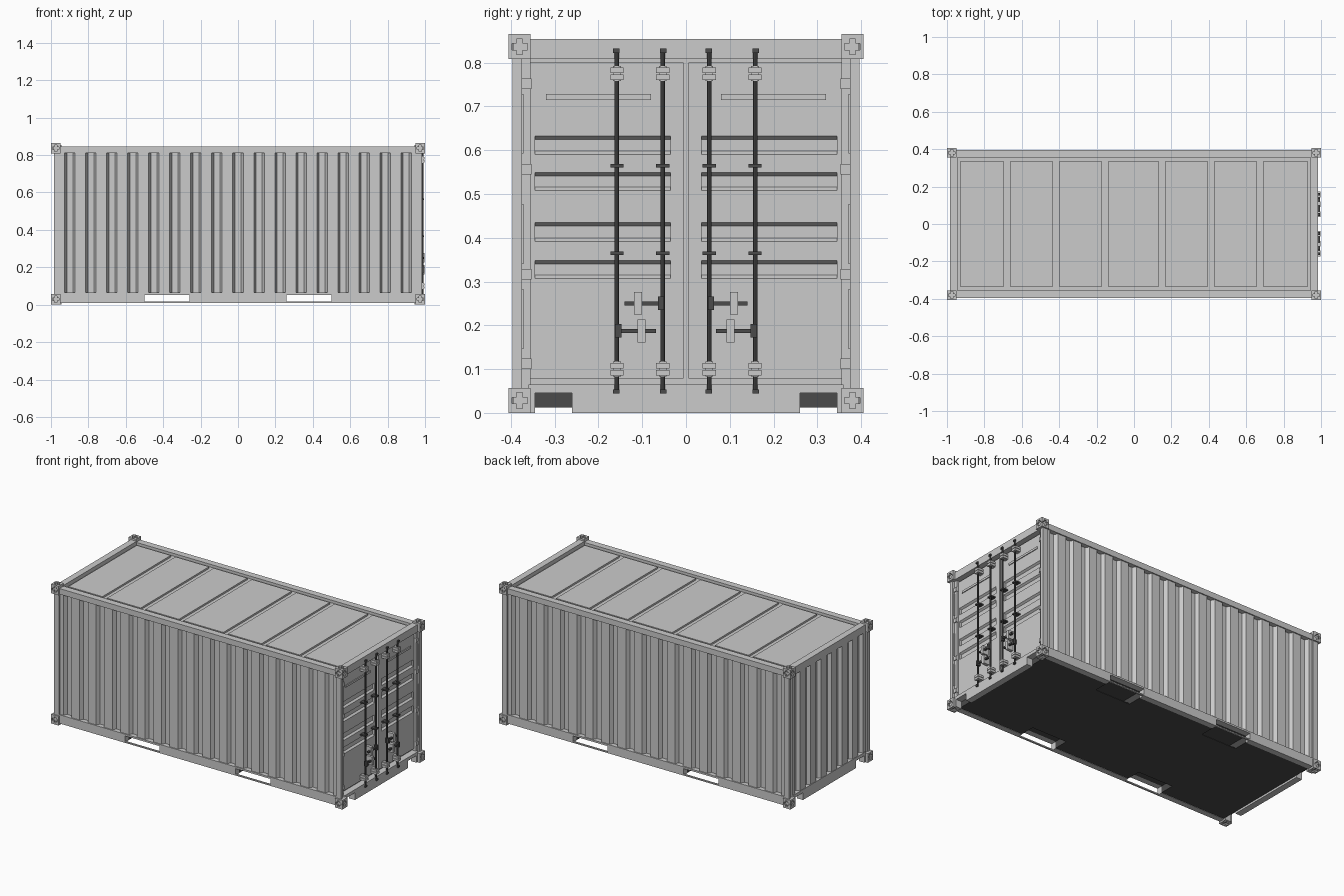
import bpy, bmesh, math
from mathutils import Matrix, Vector

if "Cube" in bpy.data.objects:
    bpy.data.objects.remove(bpy.data.objects["Cube"])

H = 0.865

dark = bpy.data.materials.new("dark_steel")
dark.diffuse_color = (0.07, 0.07, 0.07, 1)
dark.use_nodes = True
dark.node_tree.nodes["Principled BSDF"].inputs["Base Color"].default_value = dark.diffuse_color


def finish(name, bm, mat=None):
    bmesh.ops.recalc_face_normals(bm, faces=bm.faces)
    me = bpy.data.meshes.new(name)
    bm.to_mesh(me)
    bm.free()
    ob = bpy.data.objects.new(name, me)
    bpy.context.collection.objects.link(ob)
    if mat:
        me.materials.append(mat)
    return ob


def add_box(bm, x0, x1, y0, y1, z0, z1):
    m = Matrix.Translation(((x0 + x1) / 2, (y0 + y1) / 2, (z0 + z1) / 2))
    m = m @ Matrix.Diagonal((x1 - x0, y1 - y0, z1 - z0, 1))
    bmesh.ops.create_cube(bm, size=1, matrix=m)


def boxes(name, items, mx=False, my=False, mat=None):
    """One object from several boxes, optionally repeated across x and/or y."""
    bm = bmesh.new()
    for x0, x1, y0, y1, z0, z1 in items:
        for sx in ((1, -1) if mx else (1,)):
            for sy in ((1, -1) if my else (1,)):
                xs, ys = sorted((sx * x0, sx * x1)), sorted((sy * y0, sy * y1))
                add_box(bm, *xs, *ys, z0, z1)
    return finish(name, bm, mat)


def prism(name, outline, direction, mat=None):
    """Extrude a closed outline of 3D points along a vector."""
    bm = bmesh.new()
    face = bm.faces.new([bm.verts.new(p) for p in outline])
    out = bmesh.ops.extrude_face_region(bm, geom=[face])
    verts = [g for g in out["geom"] if isinstance(g, bmesh.types.BMVert)]
    bmesh.ops.translate(bm, vec=Vector(direction), verts=verts)
    if face.is_valid and len(bm.faces) == len(outline) + 1:
        bm.faces.new([v for v in face.verts])
    return finish(name, bm, mat)


def corrugated_wall(name, length, count, outer, angle):
    """Trapezoid-ribbed wall facing -y, then turned about z."""
    step, depth = length / count, 0.022
    pts = []
    for i in range(count):
        x = -length / 2 + i * step
        for f, d in ((0, 0), (0.25, 0), (0.36, depth), (0.64, depth), (0.75, 0)):
            if i == 0 or f > 0:
                pts.append((x + f * step, -outer + d, 0.055))
    pts += [(length / 2, -outer, 0.055), (length / 2, -outer + 0.032, 0.055),
            (-length / 2, -outer + 0.032, 0.055)]
    ob = prism(name, pts, (0, 0, 0.76))
    ob.rotation_euler.z = angle
    return ob


# Ribbed side walls and closed end wall
corrugated_wall("front_side_wall", 1.91, 17, 0.389, 0)
corrugated_wall("back_side_wall", 1.91, 17, 0.389, math.pi)
corrugated_wall("end_wall", 0.72, 7, 0.982, -math.pi / 2)

# Corner castings with cross-shaped openings on the three outer faces
parts = []
for hide in (False, True):
    bm = bmesh.new()
    if not hide:
        add_box(bm, 0.948, 1.0, 0.355, 0.405, H - 0.057, H)
    else:
        cx, cy, cz = 0.974, 0.38, H - 0.0285
        for a, b in ((0.018, 0.007), (0.007, 0.018)):
            add_box(bm, 0.99, 1.02, cy - a, cy + a, cz - b, cz + b)
            add_box(bm, cx - a, cx + a, 0.395, 0.42, cz - b, cz + b)
            add_box(bm, cx - a, cx + a, cy - b, cy + b, H - 0.01, H + 0.02)
    bmesh.ops.translate(bm, vec=(0, 0, -H / 2), verts=bm.verts)
    ob = finish("casting_cutter" if hide else "corner_castings", bm)
    ob.location.z = H / 2
    parts.append(ob)
castings, cutter = parts
cutter.hide_render = True
cutter.hide_viewport = False
cutter.display_type = 'WIRE'
cut = castings.modifiers.new("openings", 'BOOLEAN')
cut.object, cut.operation, cut.solver = cutter, 'DIFFERENCE', 'EXACT'
cut.use_self = True
mirror = castings.modifiers.new("eight_corners", 'MIRROR')
mirror.use_axis = (True, True, True)
mirror.use_mirror_merge = False

# Frame: posts, top rails, end headers
boxes("corner_posts", [(0.95, 0.985, 0.375, 0.396, 0.05, 0.815),
                       (0.95, 0.972, 0.355, 0.376, 0.05, 0.815)], mx=True, my=True)
boxes("top_side_rails", [(-0.96, 0.96, 0.355, 0.396, 0.812, 0.847)], my=True)
boxes("end_headers", [(0.945, 0.985, -0.36, 0.36, 0.808, 0.854)], mx=True)

# Bottom rails with open fork pockets
boxes("bottom_side_rails", [(-0.96, 0.96, 0.36, 0.396, 0.053, 0.064),
                            (-0.26, 0.26, 0.36, 0.396, 0.01, 0.053)], my=True)
boxes("bottom_rail_ends", [(0.5, 0.96, 0.36, 0.396, 0.01, 0.053),
                           (0.26, 0.5, 0.385, 0.396, 0.01, 0.017)], mx=True, my=True)

# Underbody with two tunnels crossing it, open below near the rails
boxes("underbody", [(-0.945, 0.945, -0.36, 0.36, 0.053, 0.064),
                    (-0.26, 0.26, -0.36, 0.36, 0.012, 0.053)], mat=dark)
boxes("underbody_ends", [(0.5, 0.945, -0.36, 0.36, 0.012, 0.053),
                         (0.26, 0.5, -0.27, 0.27, 0.012, 0.017)], mx=True, mat=dark)

# End sills with notches beside the castings
boxes("end_sills", [(0.945, 0.985, -0.36, 0.36, 0.045, 0.065),
                    (0.945, 0.985, -0.26, 0.26, 0.0, 0.045)], mx=True)
boxes("end_sill_lugs", [(0.945, 0.985, 0.345, 0.36, 0.0, 0.045)], mx=True, my=True)

# Roof sheet with seven raised panels
boxes("roof_sheet", [(-0.96, 0.96, -0.36, 0.36, 0.808, 0.83)])
edges = [-0.93, -0.68, -0.417, -0.155, 0.15, 0.412, 0.674, 0.93]
boxes("roof_panels", [(a + (0.016 if i else 0), b - (0.016 if i < 6 else 0),
                       -0.335, 0.335, 0.825, 0.841)
                      for i, (a, b) in enumerate(zip(edges, edges[1:]))])

# Doors: grooved centre sheet, plain stiles, gasket backing
boxes("door_backing", [(0.92, 0.946, -0.376, 0.376, 0.06, 0.812)])
profile = [(0.93, 0.078), (0.96, 0.078)]
for z0, z1 in ((0.307, 0.348), (0.391, 0.435), (0.508, 0.549), (0.59, 0.632)):
    profile += [(0.96, z0), (0.948, z0 + 0.008), (0.948, z1 - 0.008), (0.96, z1)]
profile += [(0.96, 0.8), (0.93, 0.8)]
for s, side in ((-1, "left"), (1, "right")):
    prism(side + "_door_sheet", [(x, s * 0.035, z) for x, z in profile], (0, s * 0.31, 0))
boxes("door_stiles", [(0.93, 0.96, 0.006, 0.035, 0.078, 0.8),
                      (0.93, 0.96, 0.345, 0.37, 0.078, 0.8),
                      (0.955, 0.965, 0.08, 0.32, 0.715, 0.728)], my=True)

# Door hinges and post lugs
boxes("door_hinges", [(0.955, 0.98, 0.371, 0.384, z, z + 0.137)
                      for z in (0.146, 0.34, 0.592)], my=True)
boxes("post_lugs", [(0.955, 0.978, 0.353, 0.376, z, z + 0.024)
                    for z in (0.1, 0.305, 0.545, 0.74)], my=True)

# Locking rods
RODS = (0.053, 0.158)
RX = 0.985
bm = bmesh.new()
for y in RODS:
    for s in (1, -1):
        bmesh.ops.create_cone(bm, cap_ends=True, segments=8, radius1=0.0055, radius2=0.0055,
                              depth=0.785, matrix=Matrix.Translation((RX, s * y, 0.4375)))
finish("locking_rods", bm, dark)
cams, guides, brackets = [], [], []
for y in RODS:
    d = 0.009 if y > 0.1 else -0.009
    for z in (0.044, 0.822):
        cams.append((0.978, 0.994, min(y - 0.006, y + d), max(y + 0.006, y + d), z, z + 0.01))
    for z in (0.365, 0.565):
        guides.append((0.955, 0.994, y - 0.015, y + 0.015, z - 0.004, z + 0.004))
    for z in (0.1, 0.775):
        for o in (-0.008, 0.008):
            brackets.append((0.955, 0.997, y - 0.015, y + 0.015, z + o - 0.0065, z + o + 0.0065))
        brackets.append((0.955, 0.992, y - 0.009, y + 0.009, z - 0.017, z + 0.017))
boxes("rod_cams", cams, my=True, mat=dark)
boxes("rod_guides", guides, my=True, mat=dark)
boxes("rod_brackets", brackets, my=True)

# Door handles, hubs and catch plates
boxes("door_handles", [(0.982, 0.994, 0.053, 0.14, 0.245, 0.255),
                       (0.982, 0.994, 0.068, 0.158, 0.182, 0.192),
                       (0.978, 0.998, 0.05, 0.064, 0.235, 0.266),
                       (0.978, 0.998, 0.147, 0.162, 0.172, 0.203)], my=True, mat=dark)
boxes("handle_catches", [(0.955, 0.998, 0.1, 0.119, 0.225, 0.276),
                         (0.955, 0.998, 0.092, 0.111, 0.161, 0.213)], my=True)
